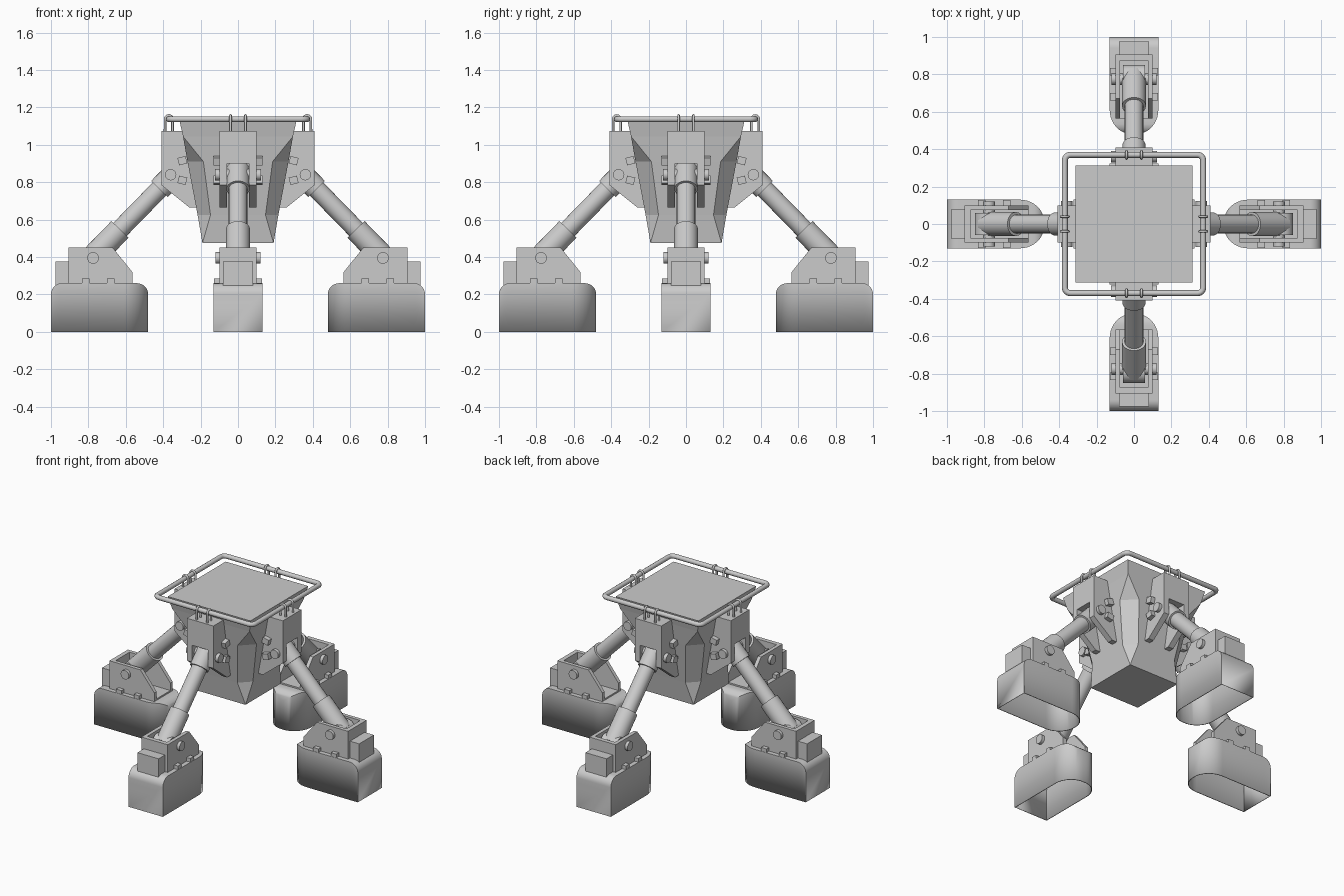
import bpy, bmesh, math
from mathutils import Matrix, Vector

if "Cube" in bpy.data.objects:
    bpy.data.objects.remove(bpy.data.objects["Cube"], do_unlink=True)

grey = bpy.data.materials.new("light grey")
grey.use_nodes = True
COLOUR = (0.6, 0.6, 0.6, 1)
grey.diffuse_color = COLOUR
grey.node_tree.nodes["Principled BSDF"].inputs["Base Color"].default_value = COLOUR
SIDES = ("left", "back", "right", "front")


def finish(name, bm, quarters=False, smooth=False):
    """Turn a bmesh into one object, or into four copies around the z axis."""
    bmesh.ops.remove_doubles(bm, verts=bm.verts, dist=0.0001)
    bmesh.ops.recalc_face_normals(bm, faces=bm.faces)
    mesh = bpy.data.meshes.new(name)
    bm.to_mesh(mesh)
    bm.free()
    mesh.materials.append(grey)
    made = []
    for k in range(4 if quarters else 1):
        ob = bpy.data.objects.new(f"{SIDES[k]}_{name}" if quarters else name, mesh)
        ob.rotation_euler.z = k * math.pi / 2
        bpy.context.collection.objects.link(ob)
        made.append(ob)
    if smooth:
        bpy.ops.object.select_all(action="DESELECT")
        made[0].select_set(True)
        bpy.context.view_layer.objects.active = made[0]
        bpy.ops.object.shade_smooth_by_angle(angle=math.radians(35))
    return made


def box(bm, x, y, z, tilt=0):
    """Box between the given ranges, tilted about its own y axis."""
    mid = Vector((sum(x) / 2, sum(y) / 2, sum(z) / 2))
    size = (x[1] - x[0], y[1] - y[0], z[1] - z[0], 1)
    m = Matrix.Translation(mid) @ Matrix.Rotation(tilt, 4, "Y") @ Matrix.Diagonal(size)
    bmesh.ops.create_cube(bm, size=1, matrix=m)


def rod(bm, a, b, r, n=24):
    a, b = Vector(a), Vector(b)
    m = Matrix.Translation((a + b) / 2) @ (b - a).to_track_quat("Z", "Y").to_matrix().to_4x4()
    bmesh.ops.create_cone(bm, cap_ends=True, segments=n, radius1=r, radius2=r,
                          depth=(b - a).length, matrix=m)


def plate(bm, outline, y0, y1):
    """Extrude an x-z outline from y0 to y1."""
    near = [bm.verts.new((x, y0, z)) for x, z in outline]
    far = [bm.verts.new((x, y1, z)) for x, z in outline]
    bm.faces.new(near)
    bm.faces.new(far)
    for i in range(len(near)):
        bm.faces.new((near[i - 1], near[i], far[i], far[i - 1]))


def tube(name, points, r, cyclic):
    """Sweep a round wire along points."""
    cu = bpy.data.curves.new(name, "CURVE")
    cu.dimensions = "3D"
    cu.bevel_depth, cu.bevel_resolution = r, 3
    cu.use_fill_caps = True
    sp = cu.splines.new("POLY")
    sp.points.add(len(points) - 1)
    for p, co in zip(sp.points, points):
        p.co = (*co, 1)
    sp.use_cyclic_u = cyclic
    sp.use_smooth = True
    cu.materials.append(grey)
    ob = bpy.data.objects.new(name, cu)
    bpy.context.collection.objects.link(ob)
    return ob


# Body: tapered square with a notched facet on each corner (half width, cut start, height)
bm = bmesh.new()
rings = []
for h, c, z in ((0.19, 0.19, 0.475), (0.216, 0.147, 0.625), (0.27, 0.185, 0.91),
                (0.294, 0.294, 1.045), (0.313, 0.313, 1.13)):
    ring = []
    for k in range(4):
        turn = Matrix.Rotation(k * math.pi / 2, 3, "Z")
        ring += [bm.verts.new(turn @ Vector(p)) for p in ((h, c, z), (c, h, z))]
    rings.append(ring)
for low, high in zip(rings, rings[1:]):
    for i in range(8):
        bm.faces.new((low[i - 1], low[i], high[i], high[i - 1]))
bm.faces.new(rings[0])
bm.faces.new(rings[-1])
bmesh.ops.dissolve_degenerate(bm, dist=0.0001, edges=bm.edges)
finish("body", bm)

# Handrail around the top
R, C = 0.37, 0.03
rail = []
for k in range(4):
    for j in range(5):
        a = (k + j / 4) * math.pi / 2
        sx, sy = ((1, 1), (-1, 1), (-1, -1), (1, -1))[k]
        rail.append((sx * (R - C) + C * math.cos(a), sy * (R - C) + C * math.sin(a), 1.137))
tube("top_rail", rail, 0.016, True)

# Wire hooks that hold the rail
for k in range(4):
    turn = Matrix.Rotation(k * math.pi / 2, 3, "Z")
    for s in (-1, 1):
        arch = [(R + 0.02 * math.cos(a), s * 0.04, 1.137 + 0.02 * math.sin(a))
                for a in (j * math.pi / 6 for j in range(7))]
        path = [(R + 0.02, s * 0.04, 1.06)] + arch + [(R - 0.02, s * 0.04, 1.06)]
        tube(f"{SIDES[k]}_rail_hook", [turn @ Vector(p) for p in path], 0.007, False)

# Hip brackets: two cheeks and a closed upper block
bm = bmesh.new()
cheek = [(0.41, 1.075), (0.41, 0.785), (0.26, 0.665), (0.2, 0.665), (0.27, 1.075)]
for s in (-1, 1):
    plate(bm, cheek, s * 0.06, s * 0.1)
box(bm, (0.25, 0.41), (-0.06, 0.06), (0.9, 1.075))
finish("hip_bracket", bm, True)

# Hip pivot pins and small cheek blocks
bm = bmesh.new()
rod(bm, (0.36, -0.122, 0.84), (0.36, 0.122, 0.84), 0.03)
for s in (-1, 1):
    y = sorted((s * 0.09, s * 0.13))
    box(bm, (0.275, 0.32), y, (0.895, 0.935), 0.25)
    box(bm, (0.275, 0.32), y, (0.79, 0.83), -0.25)
finish("hip_fasteners", bm, True, True)

# Legs: knuckle, tube and thicker lower sleeve along one line
hip, ankle = Vector((0.36, 0, 0.825)), Vector((0.79, 0, 0.385))
bm = bmesh.new()
rod(bm, hip.lerp(ankle, -0.1), hip.lerp(ankle, 0.14), 0.062)
rod(bm, hip, ankle, 0.05)
rod(bm, hip.lerp(ankle, 0.63), ankle, 0.064)
rod(bm, ankle + Vector((0, -0.06, 0)), ankle + Vector((0, 0.06, 0)), 0.06)
finish("leg", bm, True, True)

# Ankle brackets: cheeks, end plate, floor and outer block
bm = bmesh.new()
cheek = [(0.905, 0.45), (0.67, 0.45), (0.565, 0.32), (0.565, 0.24), (0.905, 0.24)]
for s in (-1, 1):
    plate(bm, cheek, s * 0.075, s * 0.1)
box(bm, (0.875, 0.905), (-0.075, 0.075), (0.24, 0.45))
box(bm, (0.565, 0.875), (-0.075, 0.075), (0.24, 0.27))
box(bm, (0.9, 0.975), (-0.08, 0.08), (0.235, 0.375))
finish("ankle_bracket", bm, True)

# Ankle pivot pins and clamp blocks
bm = bmesh.new()
rod(bm, (0.775, -0.12, 0.395), (0.775, 0.12, 0.395), 0.031)
for s in (-1, 1):
    y = sorted((s * 0.09, s * 0.128))
    for x in (0.68, 0.815):
        box(bm, (x - 0.02, x + 0.02), y, (0.24, 0.285))
finish("ankle_fasteners", bm, True, True)

# Feet: hollow shells, round in plan towards the body, with rounded upper ends
IN, OUT, W, H, ROUND = 0.48, 1.0, 0.13, 0.26, 0.06
steps = [1 - math.cos(i * math.pi / 20) for i in range(11)]
stations = [IN + 0.13 * t for t in steps] + [OUT - ROUND * t for t in reversed(steps)]
bm = bmesh.new()
sections = []
for x in stations:
    t = max(0, (IN + 0.13 - x) / 0.13)
    w = 0.01 + (W - 0.01) * math.sqrt(max(0, 1 - t * t))
    d = max(0, IN + ROUND - x, x - OUT + ROUND)
    top = H - ROUND + math.sqrt(max(0, ROUND ** 2 - d * d))
    sections.append([bm.verts.new(p) for p in ((x, -w, 0), (x, -w, top), (x, w, top), (x, w, 0))])
for a, b in zip(sections, sections[1:]):
    for i in range(3):
        bm.faces.new((a[i], a[i + 1], b[i + 1], b[i]))
bm.faces.new(sections[0])
bm.faces.new(sections[-1])
for foot in finish("foot", bm, True, True):
    shell = foot.modifiers.new("shell", "SOLIDIFY")
    shell.thickness, shell.offset = 0.006, -1
